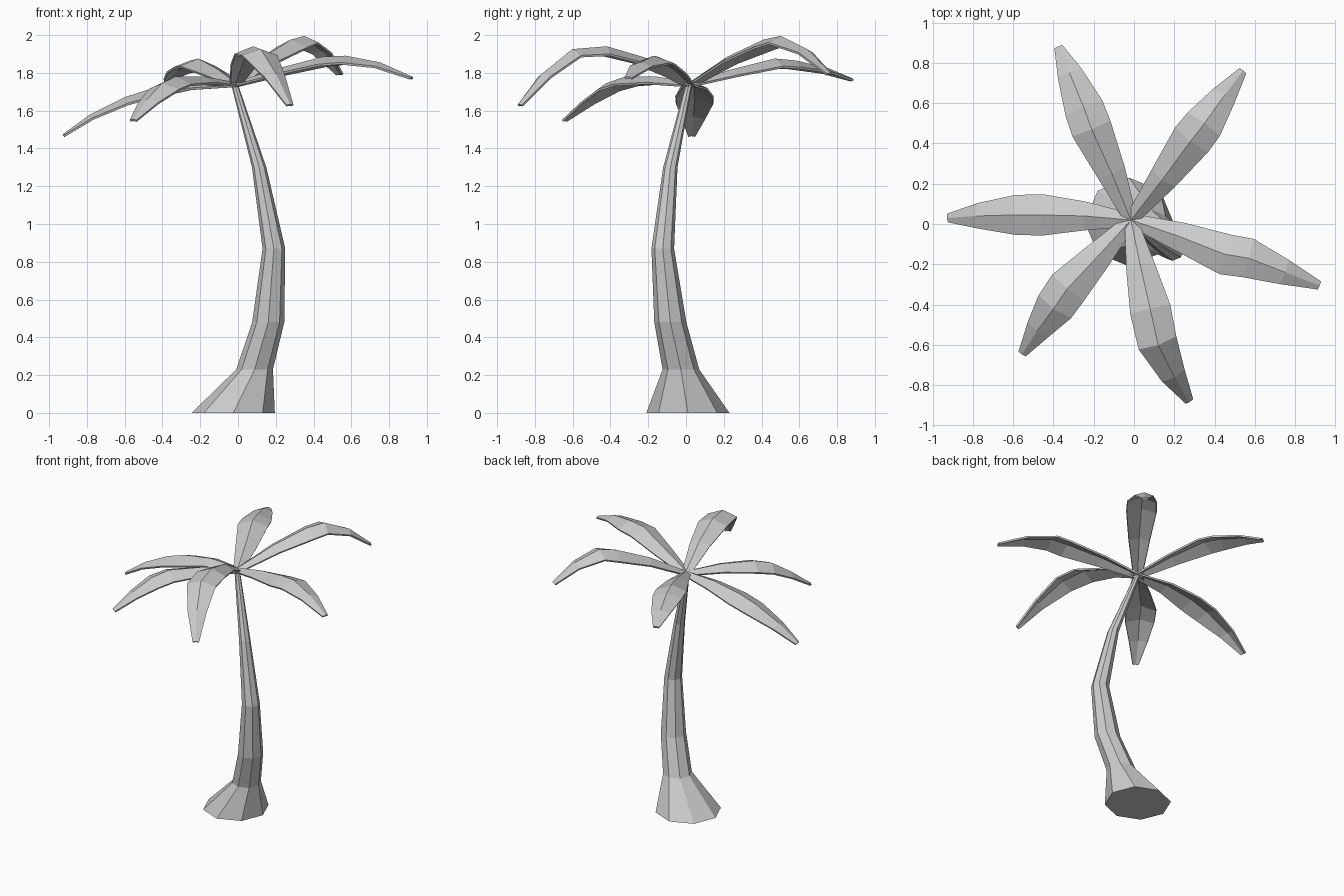
import bpy, bmesh
from math import cos, sin, pi
from mathutils import Vector

if "Cube" in bpy.data.objects:
    bpy.data.objects.remove(bpy.data.objects["Cube"])


def finish(name, bm):
    bmesh.ops.recalc_face_normals(bm, faces=bm.faces)
    mesh = bpy.data.meshes.new(name)
    bm.to_mesh(mesh)
    bm.free()
    obj = bpy.data.objects.new(name, mesh)
    bpy.context.collection.objects.link(obj)
    return obj


# Trunk: eight-sided rings (x, y, z, radius) along a curved, tapering path
rings = [(-0.025, 0.01, 0, 0.22), (0.088, -0.027, 0.23, 0.097),
         (0.16, -0.083, 0.48, 0.085), (0.19, -0.123, 0.87, 0.06),
         (0.112, -0.083, 1.3, 0.038), (-0.018, 0.015, 1.74, 0.018)]
bm = bmesh.new()
loops = [[bm.verts.new((x + r * cos(i * pi / 4), y + r * sin(i * pi / 4), z))
          for i in range(8)] for x, y, z, r in rings]
for a, b in zip(loops, loops[1:]):
    for i in range(8):
        j = (i + 1) % 8
        bm.faces.new((a[i], a[j], b[j], b[i]))
bm.faces.new(loops[0])
bm.faces.new(loops[-1])
finish("trunk", bm)

# Fronds: folded blades with a raised midrib, following an arching path
BASE = (-0.015, 0.02, 1.745)
HALF_WIDTH = (0.03, 0.07, 0.1, 0.097, 0.062, 0.02)
DROOP = (0.015, 0.03, 0.04, 0.035, 0.02, 0.005)


def frond(name, path):
    pts = [Vector(p) for p in [BASE] + path]
    bm = bmesh.new()
    rows = []
    for i, p in enumerate(pts):
        d = pts[min(i + 1, len(pts) - 1)] - pts[max(i - 1, 0)]
        side = Vector((-d.y, d.x, 0)).normalized() * HALF_WIDTH[i]
        up = d.cross(side).normalized()
        drop = up * DROOP[i]
        rows.append([bm.verts.new(v) for v in (p + side - drop, p, p - side - drop)])
    for a, b in zip(rows, rows[1:]):
        for k in range(2):
            bm.faces.new((a[k], a[k + 1], b[k + 1], b[k]))
    obj = finish(name, bm)
    mod = obj.modifiers.new("thickness", 'SOLIDIFY')
    mod.thickness = 0.012
    mod.offset = 0


frond("frond_left", [(-0.25, 0.04, 1.745), (-0.46, 0.045, 1.71), (-0.6, 0.045, 1.665),
                     (-0.78, 0.04, 1.575), (-0.925, 0.03, 1.47)])
frond("frond_back_left", [(-0.11, 0.25, 1.815), (-0.21, 0.47, 1.87), (-0.25, 0.58, 1.86),
                          (-0.32, 0.75, 1.82), (-0.375, 0.88, 1.765)])
frond("frond_back_right", [(0.14, 0.22, 1.88), (0.28, 0.41, 1.97), (0.35, 0.5, 1.99),
                           (0.45, 0.64, 1.92), (0.54, 0.76, 1.795)])
frond("frond_right", [(0.22, -0.06, 1.82), (0.45, -0.15, 1.88), (0.57, -0.17, 1.885),
                      (0.75, -0.24, 1.85), (0.92, -0.305, 1.775)])
frond("frond_front", [(0.03, -0.2, 1.87), (0.08, -0.42, 1.935), (0.12, -0.6, 1.92),
                      (0.2, -0.76, 1.79), (0.275, -0.88, 1.63)])
frond("frond_front_left", [(-0.18, -0.16, 1.775), (-0.33, -0.32, 1.775),
                           (-0.4, -0.42, 1.74), (-0.48, -0.53, 1.655),
                           (-0.555, -0.645, 1.55)])
